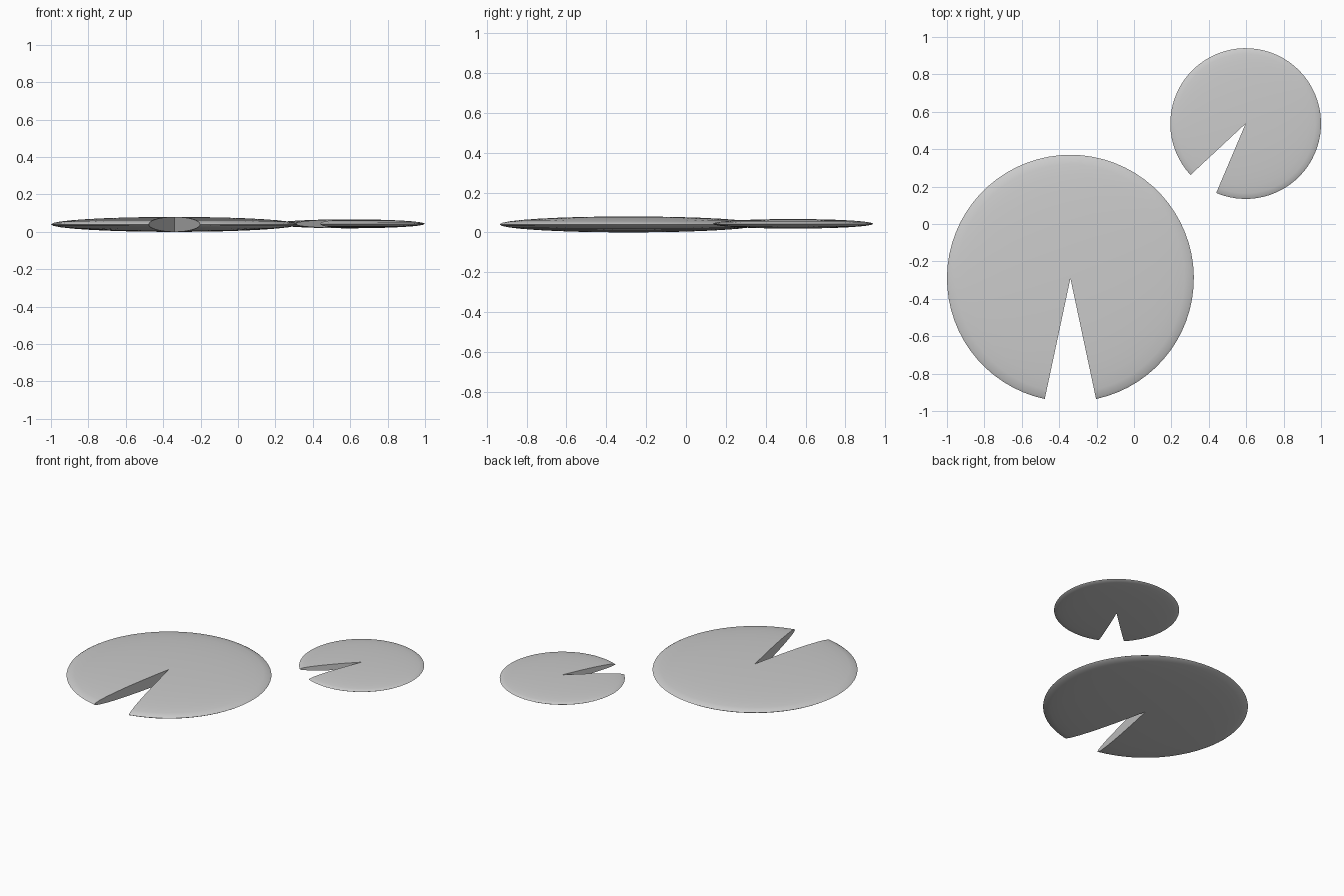
import bpy, bmesh
from math import sin, cos, pi, radians

if "Cube" in bpy.data.objects:
    bpy.data.objects.remove(bpy.data.objects["Cube"])

NOTCH = radians(24)
SEGS, RINGS = 64, 16


def lily_pad(name, x, y, z, radius, half_height, notch_deg):
    """Flattened ellipsoid with a wedge cut in to its centre."""
    bm = bmesh.new()
    top = bm.verts.new((0, 0, half_height))
    bottom = bm.verts.new((0, 0, -half_height))
    start = radians(notch_deg) + NOTCH / 2
    columns = []
    for i in range(SEGS + 1):
        a = start + (2 * pi - NOTCH) * i / SEGS
        col = [top]
        for j in range(1, RINGS):
            t = pi * j / RINGS
            r = radius * sin(t)
            col.append(bm.verts.new((r * cos(a), r * sin(a), half_height * cos(t))))
        columns.append(col + [bottom])
    # domed skin
    for c0, c1 in zip(columns, columns[1:]):
        for j in range(RINGS):
            quad = [c0[j], c0[j + 1], c1[j + 1], c1[j]]
            bm.faces.new(list(dict.fromkeys(quad)))
    # notch walls
    bm.faces.new(columns[0][::-1])
    bm.faces.new(columns[-1])
    bmesh.ops.recalc_face_normals(bm, faces=bm.faces[:])
    mesh = bpy.data.meshes.new(name)
    bm.to_mesh(mesh)
    bm.free()
    obj = bpy.data.objects.new(name, mesh)
    obj.location = (x, y, z)
    bpy.context.collection.objects.link(obj)
    bpy.ops.object.select_all(action='DESELECT')
    obj.select_set(True)
    bpy.context.view_layer.objects.active = obj
    bpy.ops.object.shade_smooth_by_angle(angle=radians(40))
    return obj


# large pad at the front left, small pad at the back right
lily_pad("large_lily_pad", -0.34, -0.29, 0.04, 0.66, 0.04, 270)
lily_pad("small_lily_pad", 0.597, 0.537, 0.043, 0.403, 0.024, 235)
